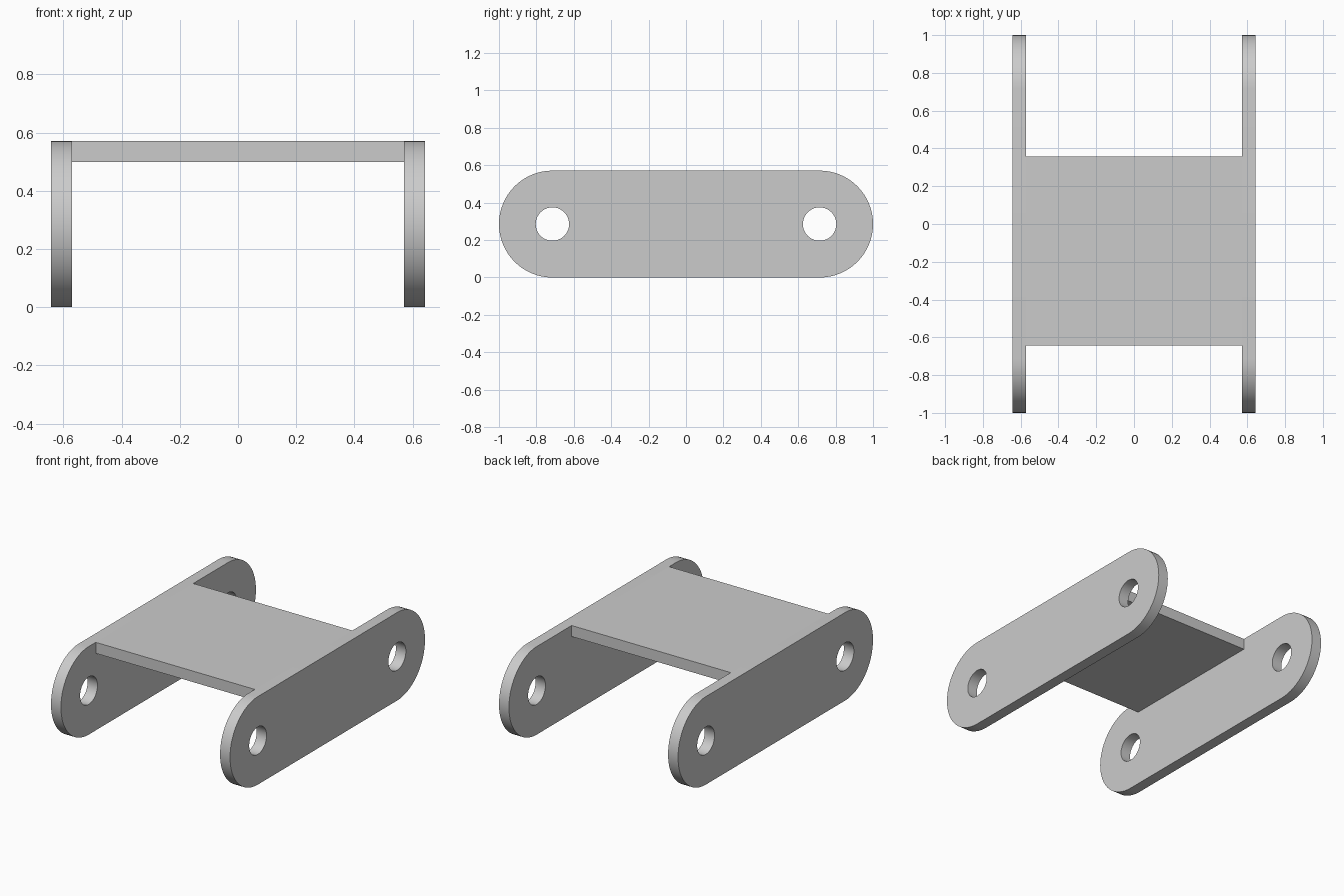
import bpy, bmesh, math
from mathutils import Vector

cube = bpy.data.objects.get("Cube")
if cube:
    bpy.data.objects.remove(cube, do_unlink=True)

U = 2 / 28                      # one plate thickness
HALF_WIDTH = 9 * U
END_RADIUS = 4 * U
PIN_Y = 10 * U
HOLE_RADIUS = 1.25 * U

grey = bpy.data.materials.new("plain grey")
grey.use_nodes = True
colour = (0.6, 0.6, 0.6, 1)
grey.diffuse_color = colour
grey.node_tree.nodes["Principled BSDF"].inputs["Base Color"].default_value = colour


def finish(bm, name):
    bmesh.ops.recalc_face_normals(bm, faces=bm.faces)
    mesh = bpy.data.meshes.new(name)
    bm.to_mesh(mesh)
    bm.free()
    mesh.materials.append(grey)
    obj = bpy.data.objects.new(name, mesh)
    bpy.context.collection.objects.link(obj)
    bpy.ops.object.select_all(action="DESELECT")
    obj.select_set(True)
    bpy.context.view_layer.objects.active = obj
    bpy.ops.object.shade_smooth_by_angle(angle=math.radians(30))
    return obj


def arc(y, radius, start, sweep, steps):
    return [(y + radius * math.cos(start + sweep * i / steps),
             END_RADIUS + radius * math.sin(start + sweep * i / steps))
            for i in range(steps + 1)]


def link_plate(name, x):
    """Round-ended plate with a pin hole at each end."""
    bm = bmesh.new()
    loops = [arc(PIN_Y, END_RADIUS, -math.pi / 2, math.pi, 32)
             + arc(-PIN_Y, END_RADIUS, math.pi / 2, math.pi, 32)]
    loops += [arc(y, HOLE_RADIUS, 0, math.tau, 40)[:-1] for y in (-PIN_Y, PIN_Y)]
    edges = []
    for loop in loops:
        verts = [bm.verts.new((x, y, z)) for y, z in loop]
        edges += [bm.edges.new((verts[i - 1], verts[i])) for i in range(len(verts))]
    bmesh.ops.triangle_fill(bm, edges=edges, use_beauty=True, normal=Vector((1, 0, 0)))
    extruded = bmesh.ops.extrude_face_region(bm, geom=bm.faces[:], use_keep_orig=True)
    moved = [g for g in extruded["geom"] if isinstance(g, bmesh.types.BMVert)]
    bmesh.ops.translate(bm, verts=moved, vec=(U, 0, 0))
    return finish(bm, name)


# Side plates
link_plate("left_side_plate", HALF_WIDTH - U)
link_plate("right_side_plate", -HALF_WIDTH)

# Flat web joining the plates, flush with their tops and set towards the front
bm = bmesh.new()
bmesh.ops.create_cube(bm, size=1)
bmesh.ops.scale(bm, verts=bm.verts, vec=(2 * (HALF_WIDTH - U), 14 * U, U))
bmesh.ops.translate(bm, verts=bm.verts, vec=(0, -2 * U, 7.5 * U))
finish(bm, "top_web")
